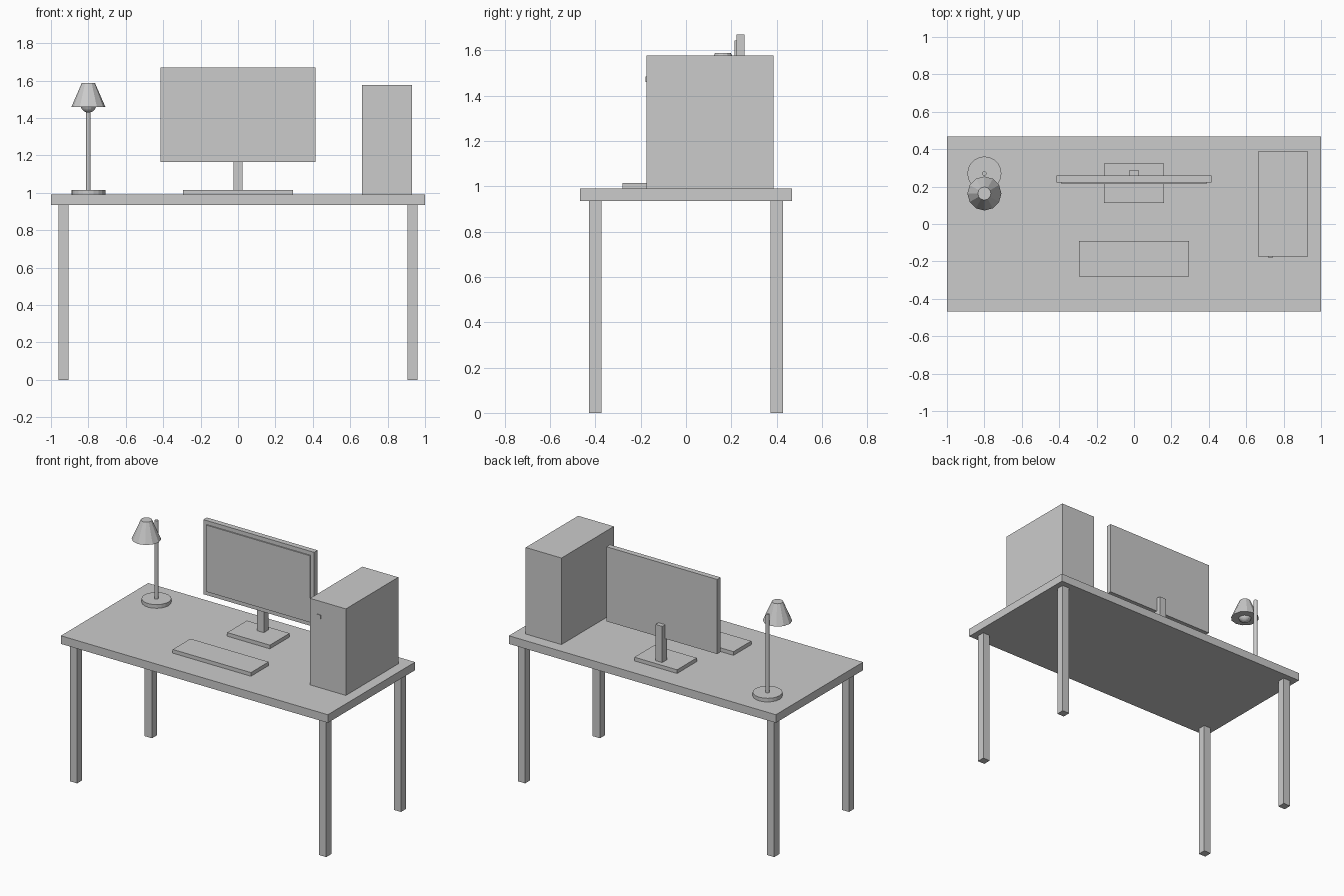
import bpy, bmesh
from mathutils import Matrix

if "Cube" in bpy.data.objects:
    bpy.data.objects.remove(bpy.data.objects["Cube"])


def finish(name, bm):
    mesh = bpy.data.meshes.new(name)
    bm.to_mesh(mesh)
    bm.free()
    obj = bpy.data.objects.new(name, mesh)
    bpy.context.collection.objects.link(obj)
    return obj


def box(name, x, y, z):
    """Box from (min, max) ranges on each axis."""
    bm = bmesh.new()
    bmesh.ops.create_cube(bm, size=1)
    bmesh.ops.scale(bm, verts=bm.verts, vec=(x[1] - x[0], y[1] - y[0], z[1] - z[0]))
    bmesh.ops.translate(bm, verts=bm.verts, vec=(sum(x) / 2, sum(y) / 2, sum(z) / 2))
    return finish(name, bm)


def cone(name, x, y, z, r_low, r_high, sides):
    """Capped cone or cylinder standing between two heights."""
    bm = bmesh.new()
    bmesh.ops.create_cone(bm, cap_ends=True, segments=sides, radius1=r_low, radius2=r_high,
                          depth=z[1] - z[0], matrix=Matrix.Translation((x, y, sum(z) / 2)))
    return finish(name, bm)


TOP = 0.99  # height of the desk surface

# Desk
box("desk_top", (-1, 1), (-0.467, 0.467), (0.935, TOP))
for sx, side in ((-1, "left"), (1, "right")):
    for sy, end in ((-1, "front"), (1, "back")):
        cx, cy = sx * 0.933, sy * 0.4
        box(f"{end}_{side}_leg", (cx - 0.027, cx + 0.027), (cy - 0.027, cy + 0.027), (0, 0.935))

# Monitor
box("monitor_base", (-0.16, 0.16), (0.113, 0.324), (TOP, 1.015))
box("monitor_neck", (-0.025, 0.025), (0.24, 0.29), (1.015, 1.26))
box("monitor_body", (-0.415, 0.415), (0.222, 0.259), (1.165, 1.67))
box("monitor_screen", (-0.388, 0.388), (0.214, 0.222), (1.192, 1.643))

# Keyboard
box("keyboard", (-0.293, 0.293), (-0.28, -0.09), (TOP, 1.015))

# Computer tower
box("computer_tower", (0.662, 0.93), (-0.174, 0.387), (TOP, 1.576))
box("power_button", (0.716, 0.742), (-0.179, -0.174), (1.459, 1.485))

# Lamp
LX = -0.8
cone("lamp_base", LX, 0.27, (TOP, 1.015), 0.091, 0.091, 20)
cone("lamp_pole", LX, 0.27, (1.015, 1.545), 0.012, 0.012, 12)
cone("lamp_shade", LX, 0.163, (1.459, 1.588), 0.091, 0.035, 12)
bulb = bmesh.new()
bmesh.ops.create_uvsphere(bulb, u_segments=16, v_segments=10, radius=0.043,
                          matrix=Matrix.Translation((LX, 0.163, 1.472)))
finish("lamp_bulb", bulb)
